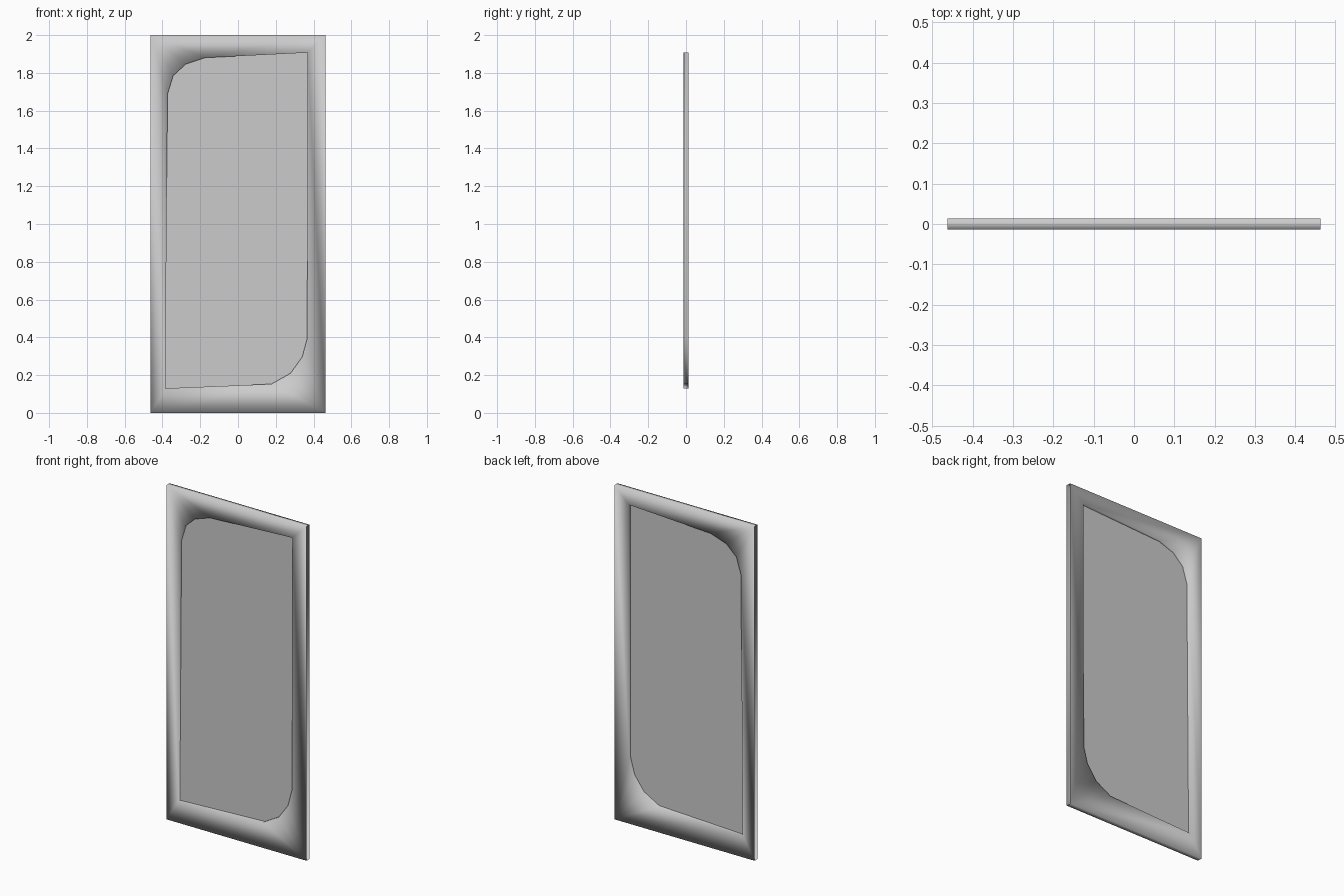
import bpy, bmesh

if "Cube" in bpy.data.objects:
    bpy.data.objects.remove(bpy.data.objects["Cube"])

W, H, T = 0.463, 2.0, 0.014
outer = [(-W, 0), (W, 0), (W, H), (-W, H)]
# Opening outline: two sharp corners, two faceted round corners
opening = [(-0.385, 0.13), (0.177, 0.153), (0.278, 0.21), (0.34, 0.297), (0.366, 0.394),
           (0.369, 1.907), (-0.176, 1.88), (-0.277, 1.846), (-0.343, 1.785), (-0.373, 1.688)]
# Outer corner that each opening edge fans to (bottom-left, bottom-right, top-right, top-left)
fan = [0, 1, 1, 1, 1, 2, 3, 3, 3, 3]


def finish(name, bm, smooth):
    me = bpy.data.meshes.new(name)
    bm.to_mesh(me)
    bm.free()
    for p in me.polygons:
        p.use_smooth = smooth
    ob = bpy.data.objects.new(name, me)
    bpy.context.collection.objects.link(ob)
    return ob


# Frame: front and back faces, opening walls, top and bottom caps (long sides stay open)
bm = bmesh.new()
rings = []
for y in (-T, T):
    o = [bm.verts.new((x, y, z)) for x, z in outer]
    i = [bm.verts.new((x, y, z)) for x, z in opening]
    rings.append((o, i))
    flip = y > 0
    for k in range(10):
        n = (k + 1) % 10
        vs = [o[fan[k]], i[n], i[k]]
        if fan[k] != fan[n]:
            vs.insert(1, o[fan[n]])
        bm.faces.new(vs[::-1] if flip else vs)
(fo, fi), (bo, bi) = rings
for k in range(10):
    n = (k + 1) % 10
    bm.faces.new((fi[k], fi[n], bi[n], bi[k]))
for a, b in ((0, 1), (2, 3)):
    bm.faces.new((fo[b], fo[a], bo[a], bo[b]))
finish("door_frame", bm, True)

# Pane: thin sheet filling the opening
bm = bmesh.new()
bm.faces.new([bm.verts.new((x, 0, z)) for x, z in opening])
finish("glass_pane", bm, False)
